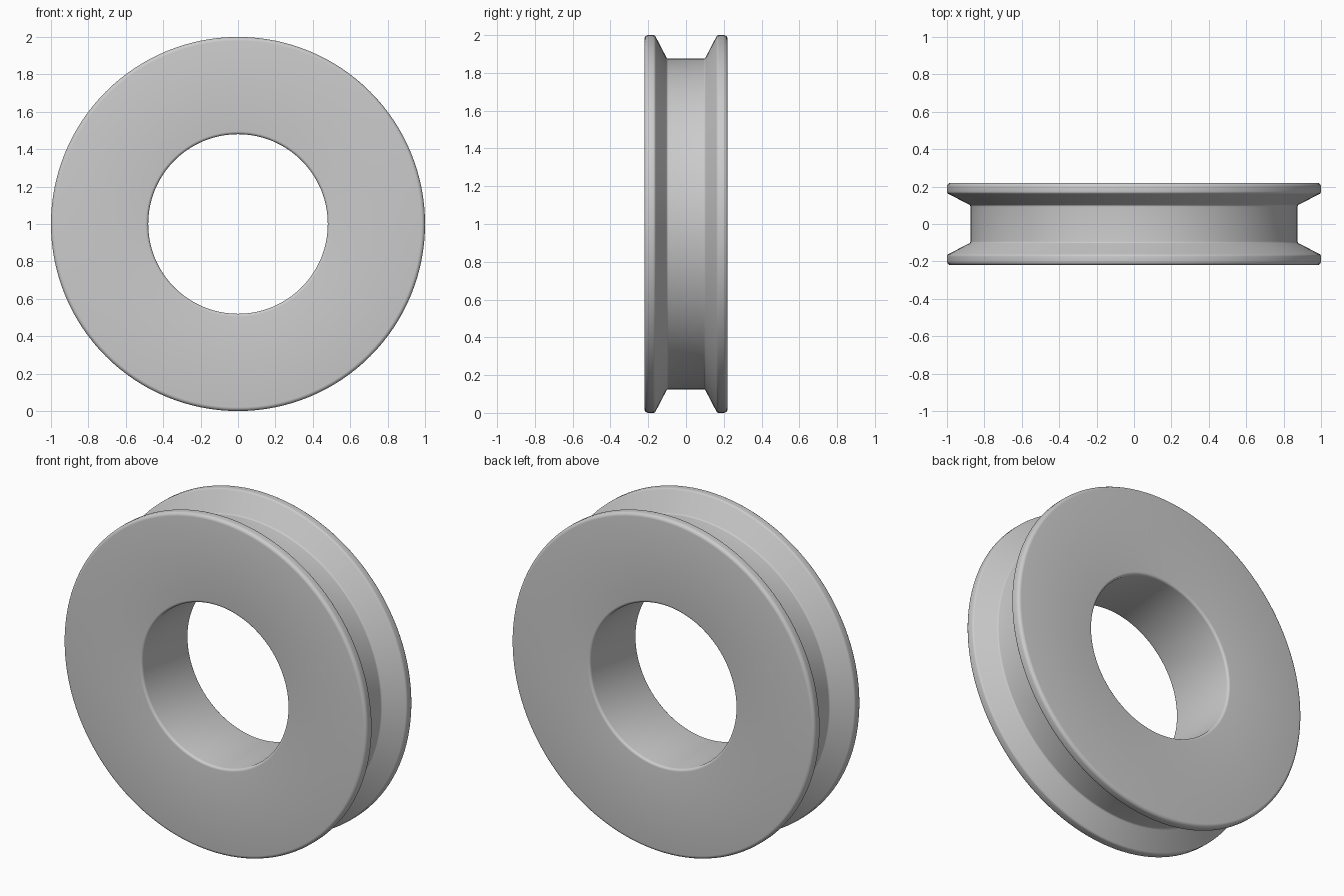
import bpy
import bmesh
import math
from mathutils import Vector

cube = bpy.data.objects.get("Cube")
if cube:
    bpy.data.objects.remove(cube)

SEGMENTS = 128
CENTRE_Z = 1.0

# Half of the cross-section: (y, radius, fillet size), mirrored to the front
half = [
    (0.10, 0.875, 0.012),   # groove floor
    (0.165, 1.0, 0.015),    # groove lip
    (0.22, 1.0, 0.02),      # outer rim
    (0.22, 0.48, 0.015),    # bore edge
]
corners = half + [(-y, r, f) for y, r, f in reversed(half)]


def rounded(corners, steps=4):
    """Replace each corner of a closed outline by a circular fillet."""
    points = []
    for i, (y, r, radius) in enumerate(corners):
        p = Vector((y, r))
        a = (Vector(corners[i - 1][:2]) - p).normalized()
        b = (Vector(corners[(i + 1) % len(corners)][:2]) - p).normalized()
        half_angle = a.angle(b) / 2
        centre = p + (a + b).normalized() * radius / math.sin(half_angle)
        reach = radius / math.tan(half_angle)
        start, end = p + a * reach - centre, p + b * reach - centre
        for s in range(steps + 1):
            points.append(centre + start.lerp(end, s / steps).normalized() * radius)
    return points


# Revolve the outline around the y axis
bm = bmesh.new()
rings = []
outline = rounded(corners)
for k in range(SEGMENTS):
    t = 2 * math.pi * k / SEGMENTS
    rings.append([bm.verts.new((p.y * math.cos(t), p.x, p.y * math.sin(t)))
                  for p in outline])
n = len(outline)
for k in range(SEGMENTS):
    ring, following = rings[k], rings[(k + 1) % SEGMENTS]
    for j in range(n):
        m = (j + 1) % n
        bm.faces.new((ring[j], ring[m], following[m], following[j]))
bmesh.ops.recalc_face_normals(bm, faces=bm.faces)
mesh = bpy.data.meshes.new("grooved_wheel")
bm.to_mesh(mesh)
bm.free()

wheel = bpy.data.objects.new("grooved_wheel", mesh)
wheel.location.z = CENTRE_Z
bpy.context.collection.objects.link(wheel)

# Plain grey finish
grey = bpy.data.materials.new("plain_grey")
grey.use_nodes = True
colour = (0.6, 0.6, 0.6, 1.0)
grey.diffuse_color = colour
grey.node_tree.nodes["Principled BSDF"].inputs["Base Color"].default_value = colour
mesh.materials.append(grey)

# Smooth shading with sharp edges kept
bpy.ops.object.select_all(action="DESELECT")
wheel.select_set(True)
bpy.context.view_layer.objects.active = wheel
bpy.ops.object.shade_smooth_by_angle(angle=math.radians(30))
